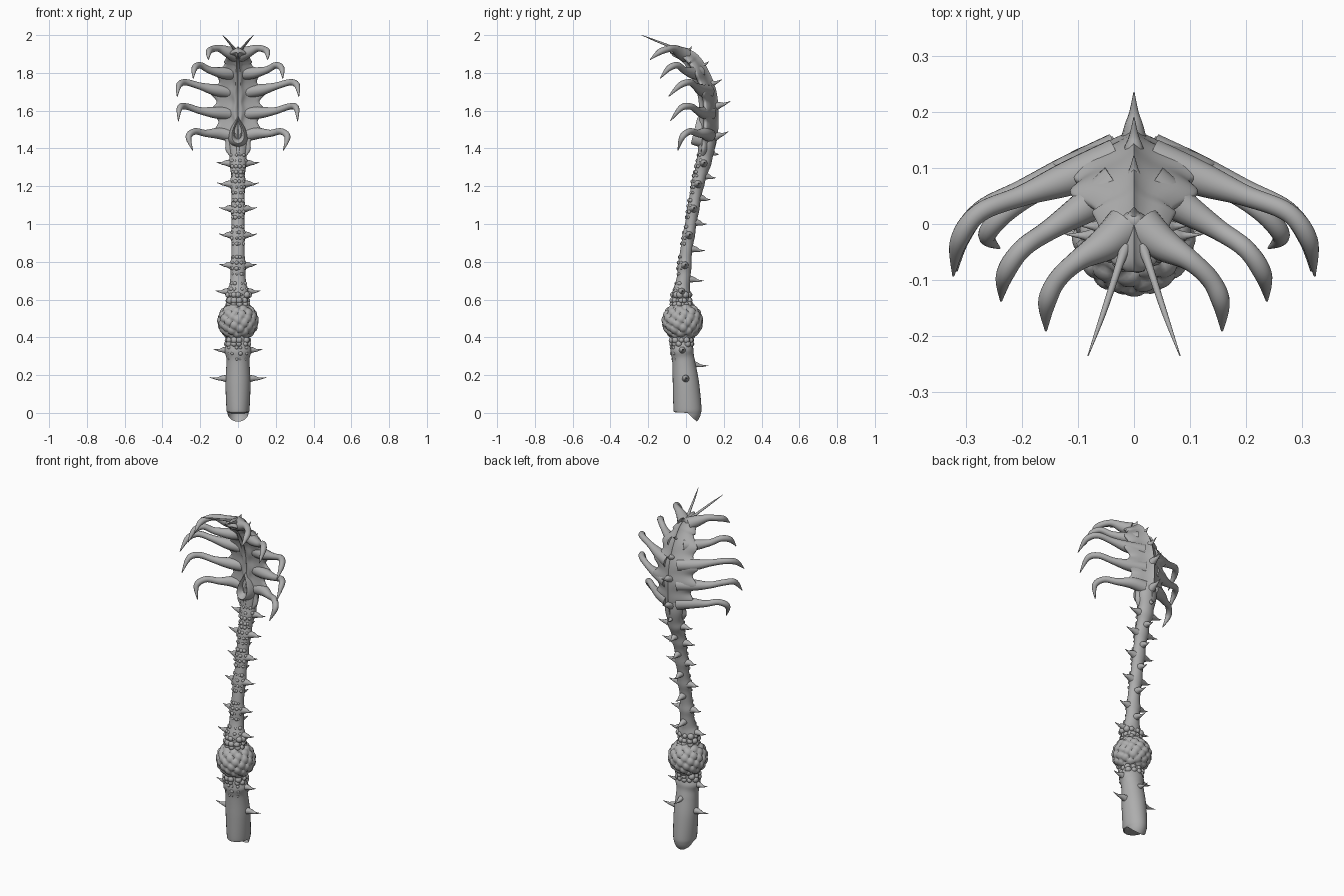
import bpy, bmesh, math, random
from mathutils import Vector

cube = bpy.data.objects.get("Cube")
if cube:
    bpy.data.objects.remove(cube)
random.seed(4)

grey = bpy.data.materials.new("stone_grey")
grey.use_nodes = True
COLOUR = (0.42, 0.42, 0.42, 1)
grey.diffuse_color = COLOUR
grey.node_tree.nodes["Principled BSDF"].inputs["Base Color"].default_value = COLOUR


def finish(name, bm):
    bmesh.ops.recalc_face_normals(bm, faces=bm.faces)
    mesh = bpy.data.meshes.new(name)
    bm.to_mesh(mesh)
    bm.free()
    mesh.materials.append(grey)
    ob = bpy.data.objects.new(name, mesh)
    bpy.context.collection.objects.link(ob)
    bpy.ops.object.select_all(action='DESELECT')
    bpy.context.view_layer.objects.active = ob
    ob.select_set(True)
    bpy.ops.object.shade_smooth_by_angle(angle=math.radians(50))
    return ob


def spline(rows, steps):
    """Smooth curve through rows of any width."""
    rows = [Vector(r) for r in rows]
    out = []
    for i in range(len(rows) - 1):
        a, b, c, d = rows[max(i - 1, 0)], rows[i], rows[i + 1], rows[min(i + 2, len(rows) - 1)]
        for k in range(steps):
            t = k / steps
            out.append(b + (c - a) * (t / 2) + (a - b * 2.5 + c * 2 - d / 2) * t * t
                       + (b * 1.5 - a / 2 - c * 1.5 + d / 2) * t ** 3)
    return out + [rows[-1]]


def loft(bm, rows, profile, u=(1, 0, 0), axis=None):
    """Sweep a closed profile along rows of x, y, z, width, depth."""
    u, rings = Vector(u), []
    for i, r in enumerate(rows):
        p = Vector(r[:3])
        t = Vector(axis or Vector(rows[min(i + 1, len(rows) - 1)][:3])
                   - Vector(rows[max(i - 1, 0)][:3])).normalized()
        u = (u - t * u.dot(t)).normalized()
        v = t.cross(u)
        rings.append([bm.verts.new(p + u * a * r[3] + v * b * r[4]) for a, b in profile])
    n = len(profile)
    for lo, hi in zip(rings, rings[1:]):
        for k in range(n):
            bm.faces.new((lo[k], lo[(k + 1) % n], hi[(k + 1) % n], hi[k]))
    bm.faces.new(rings[0][::-1])
    bm.faces.new(rings[-1])


def circle(n):
    return [(math.cos(math.tau * k / n), math.sin(math.tau * k / n)) for k in range(n)]


def tube(bm, points, radii, steps=5, n=12):
    rows = [(*p, r, r) for p, r in zip(points, radii)]
    loft(bm, spline(rows, steps), circle(n), u=(0.1, 0.2, 1))


def spine(bm, base, tip, r):
    base, tip = Vector(base), Vector(tip)
    tube(bm, [base, base.lerp(tip, 0.4), base.lerp(tip, 0.65) - Vector((0, 0, 0.004)), tip],
         [r, r * 0.62, r * 0.3, 0.001], steps=3, n=10)


# Stalk: z, centre y, half width, half depth
STALK = [(0, .008, .054, .066), (.02, .008, .061, .074), (.15, 0, .066, .07), (.25, -.01, .062, .062),
         (.35, -.022, .06, .055), (.48, -.02, .06, .06), (.62, -.025, .052, .045),
         (.72, -.012, .04, .036), (.85, 0, .035, .032), (1, .025, .034, .03),
         (1.2, .06, .036, .032), (1.33, .095, .041, .038), (1.42, .11, .055, .045), (1.5, .115, .05, .04)]
stalk_rows = spline([(0, y, z, a, b) for z, y, a, b in STALK], 12)
SIDE_SPINES = [(.18, .15), (.33, .13), (.64, .12), (.78, .1), (.94, .1), (1.08, .1), (1.21, .11), (1.32, .115)]
for r in stalk_rows:
    if r[2] > .25:
        swell = sum(math.exp(-((r[2] - z) / .025) ** 2) for z, tip in SIDE_SPINES)
        r[3] *= 1 + .2 * swell
        r[4] *= 1 + .1 * swell
bm = bmesh.new()
loft(bm, stalk_rows, circle(28))
finish("stalk", bm)


def stalk_at(z):
    return min(stalk_rows, key=lambda r: abs(r[2] - z))


# Thorns on the sides of the stalk
bm = bmesh.new()
for z, tip in SIDE_SPINES:
    r = stalk_at(z)
    for s in (-1, 1):
        spine(bm, (s * r[3] * .6, r[1], z), (s * tip, r[1] + .005, z + .008), .024)
finish("side_thorns", bm)

# Thorns down the back: tip y, tip z
bm = bmesh.new()
for y, z in [(.118, .25), (.095, .7), (.1, .86), (.11, 1), (.13, 1.13), (.16, 1.245), (.175, 1.37)]:
    spine(bm, (0, stalk_at(z)[1] + .015, z + .01), (0, y, z), .024)
for y, z, dy in [(.225, 1.49, .09), (.235, 1.65, .1), (.19, 1.765, .09), (.122, 1.86, .07), (.03, 1.94, .03)]:
    spine(bm, (0, y - dy, z - .035), (0, y, z), .028)
finish("back_thorns", bm)

# Knobs around the stalk, largest next to the swollen joint
bm = bmesh.new()


def knob(z, angle, size):
    r = stalk_at(z)
    ball = bmesh.ops.create_icosphere(bm, subdivisions=2, radius=size)["verts"]
    for v in ball:
        v.co += Vector((math.sin(angle) * r[3] * .93, r[1] - math.cos(angle) * r[4] * .93, z))


for z in (.365, .385, .575, .595, .625):
    for k in range(10):
        knob(z, math.tau * (k + random.random() * .5) / 10, random.uniform(.014, .02))
for z, tip in SIDE_SPINES[1:]:
    for dz in (-.045, -.015, .015, .045):
        for a in (-.9, -.3, .3, .9):
            knob(z + dz, a + random.uniform(-.2, .2), random.uniform(.007, .012))
finish("stalk_knobs", bm)

# Swollen warty joint
warts = []
for k in range(80):
    h = 1 - 2 * (k + .5) / 80
    a, c = k * 2.39996, math.sqrt(1 - h * h)
    warts.append(Vector((c * math.cos(a), c * math.sin(a), h)))
bm = bmesh.new()
bmesh.ops.create_icosphere(bm, subdivisions=5, radius=1)
for v in bm.verts:
    d = v.co.normalized()
    near = min((d - w).length for w in warts)
    size = .097 + .014 * math.sqrt(max(0, 1 - (near / .24) ** 2))
    v.co = Vector((d.x, d.y, d.z * .97)) * size + Vector((0, -.019, .485))
finish("warty_joint", bm)

# Carapace: centre y, z, half width, thickness; the rim swells at each leg
BODY = [(.1, 1.36, .045, .04), (.112, 1.44, .08, .05), (.12, 1.52, .115, .052), (.12, 1.61, .13, .052),
        (.108, 1.7, .13, .052), (.075, 1.79, .105, .05), (.03, 1.865, .075, .045),
        (-.02, 1.9, .055, .035), (-.065, 1.915, .04, .028), (-.085, 1.915, .015, .012)]
body_rows = spline([(0, y, z, w, t) for y, z, w, t in BODY], 10)
for r in body_rows:
    if r[2] < 1.86:
        r[3] *= 1 + .14 * math.cos(math.tau * (r[2] - 1.49) / .106)
half = [(0, 1), (.12, .78), (.35, .5), (.7, .2), (.93, -.1), (1, -.3), (.9, -.5),
        (.6, -.55), (.3, -.65), (.12, -.95), (0, -.78)]
crescent = [(p[0], p[1]) for p in spline([(a, b, 0) for a, b in half], 3)]
crescent += [(-a, b) for a, b in crescent[-2:0:-1]]
bm = bmesh.new()
loft(bm, body_rows, crescent)
finish("carapace", bm)

# Five pairs of clawed legs, top pair first
LEGS = {
    "first": [(.015, -.005, 1.895), (.05, -.035, 1.91), (.1, -.065, 1.93), (.137, -.1, 1.925),
              (.155, -.14, 1.91), (.157, -.19, 1.87)],
    "second": [(.03, .07, 1.8), (.08, .035, 1.8), (.15, -.01, 1.815), (.2, -.045, 1.84),
               (.23, -.09, 1.825), (.237, -.137, 1.77)],
    "third": [(.03, .115, 1.7), (.12, .08, 1.71), (.2, .05, 1.73), (.275, .02, 1.75),
              (.312, -.03, 1.735), (.322, -.092, 1.675)],
    "fourth": [(.03, .125, 1.585), (.12, .09, 1.59), (.2, .06, 1.6), (.272, .025, 1.622),
               (.308, -.025, 1.615), (.316, -.083, 1.545)],
    "fifth": [(.03, .12, 1.47), (.1, .1, 1.48), (.17, .06, 1.48), (.228, .02, 1.49),
              (.262, -.02, 1.46), (.24, -.043, 1.39)],
}
for pair, points in LEGS.items():
    for side, s in (("left", 1), ("right", -1)):
        bm = bmesh.new()
        tube(bm, [(s * x, y, z) for x, y, z in points], [.038, .031, .019, .017, .016, .002], steps=7, n=16)
        finish(f"{pair}_leg_{side}", bm)

# Feelers on the head
for side, s in (("left", 1), ("right", -1)):
    bm = bmesh.new()
    tube(bm, [(s * .015, -.04, 1.92), (s * .027, -.075, 1.937), (s * .055, -.16, 1.97), (s * .082, -.235, 2)],
         [.011, .007, .005, .001])
    finish(f"feeler_{side}", bm)

# Teardrop pouch low on the front, with a hollow middle
drop = [(.5 * math.sin(a) * math.sin(a / 2) ** 1.3, .5 * math.cos(a)) for a, b in
        [(math.tau * (k + .5) / 32, 0) for k in range(32)]]
bm = bmesh.new()
loft(bm, [(0, y, 1.495, w, h) for y, w, h in
          [(.11, .15, .19), (.075, .125, .17), (.05, .105, .155), (.043, .09, .14),
           (.05, .07, .115), (.085, .05, .09)]], drop, axis=(0, -1, .25))
finish("teardrop_pouch", bm)
